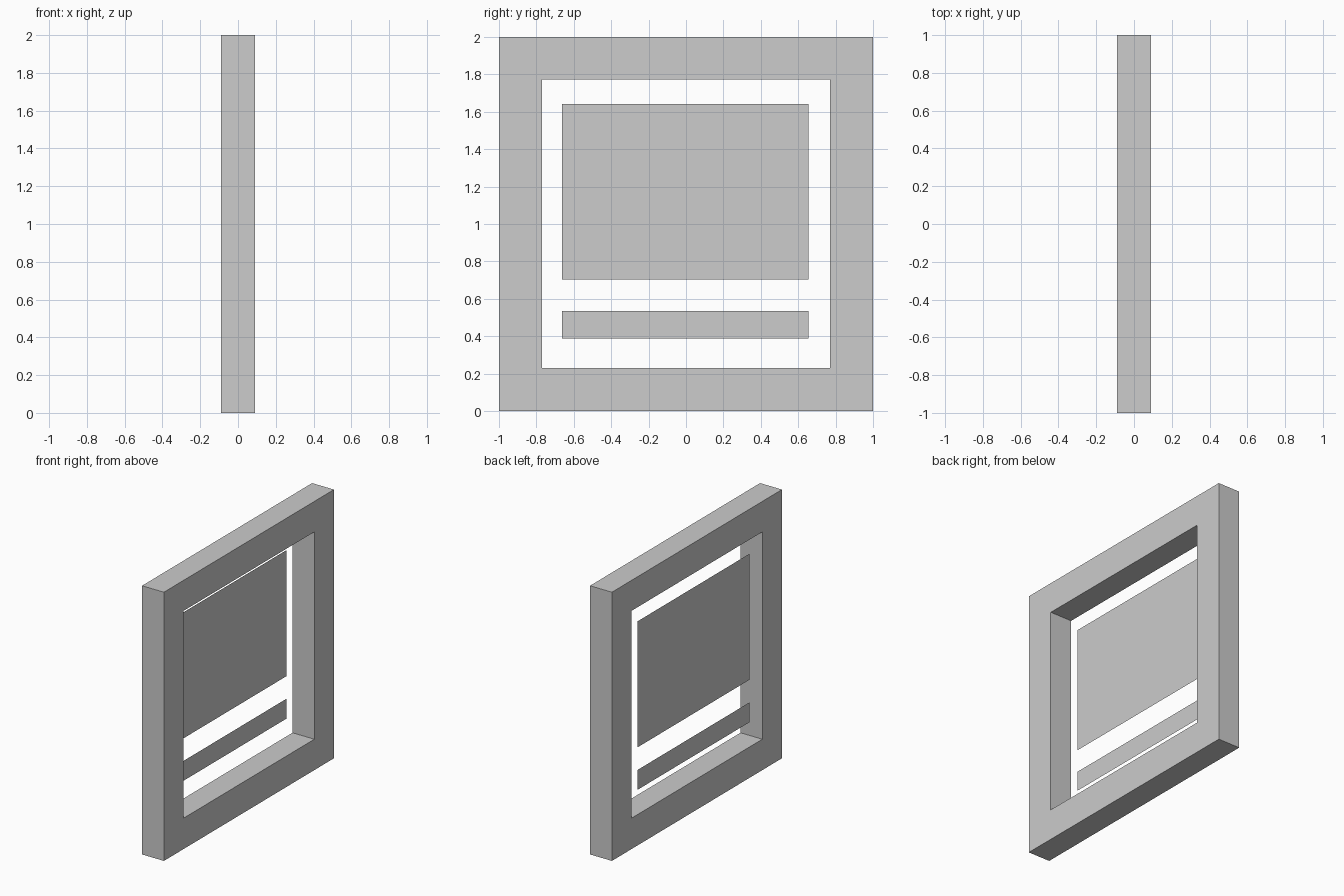
import bpy, bmesh

cube = bpy.data.objects.get("Cube")
if cube:
    bpy.data.objects.remove(cube)

DEPTH = 0.18      # frame thickness along x
PANEL_X = -0.058  # plane holding the inner panels

grey = bpy.data.materials.new("plain_grey")
grey.use_nodes = True
colour = (0.604, 0.604, 0.604, 1)
grey.diffuse_color = colour
grey.node_tree.nodes["Principled BSDF"].inputs["Base Color"].default_value = colour


def add_object(name, bm):
    mesh = bpy.data.meshes.new(name)
    bm.to_mesh(mesh)
    bm.free()
    mesh.materials.append(grey)
    obj = bpy.data.objects.new(name, mesh)
    bpy.context.collection.objects.link(obj)


def corners(bm, x, y0, y1, z0, z1):
    """Four vertices of an upright rectangle facing +x."""
    return [bm.verts.new((x, y, z))
            for y, z in ((y0, z0), (y1, z0), (y1, z1), (y0, z1))]


# Square frame: outer and inner loops on both sides, joined all round
bm = bmesh.new()
outer, inner = (-1, 1, 0, 2), (-0.769, 0.769, 0.23, 1.773)
loops = [corners(bm, x, *size) for x, size in (
    (-DEPTH / 2, outer), (DEPTH / 2, outer), (DEPTH / 2, inner), (-DEPTH / 2, inner))]
for a, b in zip(loops, loops[1:] + loops[:1]):
    for i in range(4):
        j = (i + 1) % 4
        bm.faces.new((a[i], a[j], b[j], b[i]))
bmesh.ops.recalc_face_normals(bm, faces=bm.faces[:])
add_object("frame", bm)

# Flat sheets floating inside the frame
for name, z0, z1 in (("main_panel", 0.704, 1.642), ("lower_strip", 0.388, 0.536)):
    bm = bmesh.new()
    bm.faces.new(corners(bm, PANEL_X, -0.662, 0.654, z0, z1))
    add_object(name, bm)
